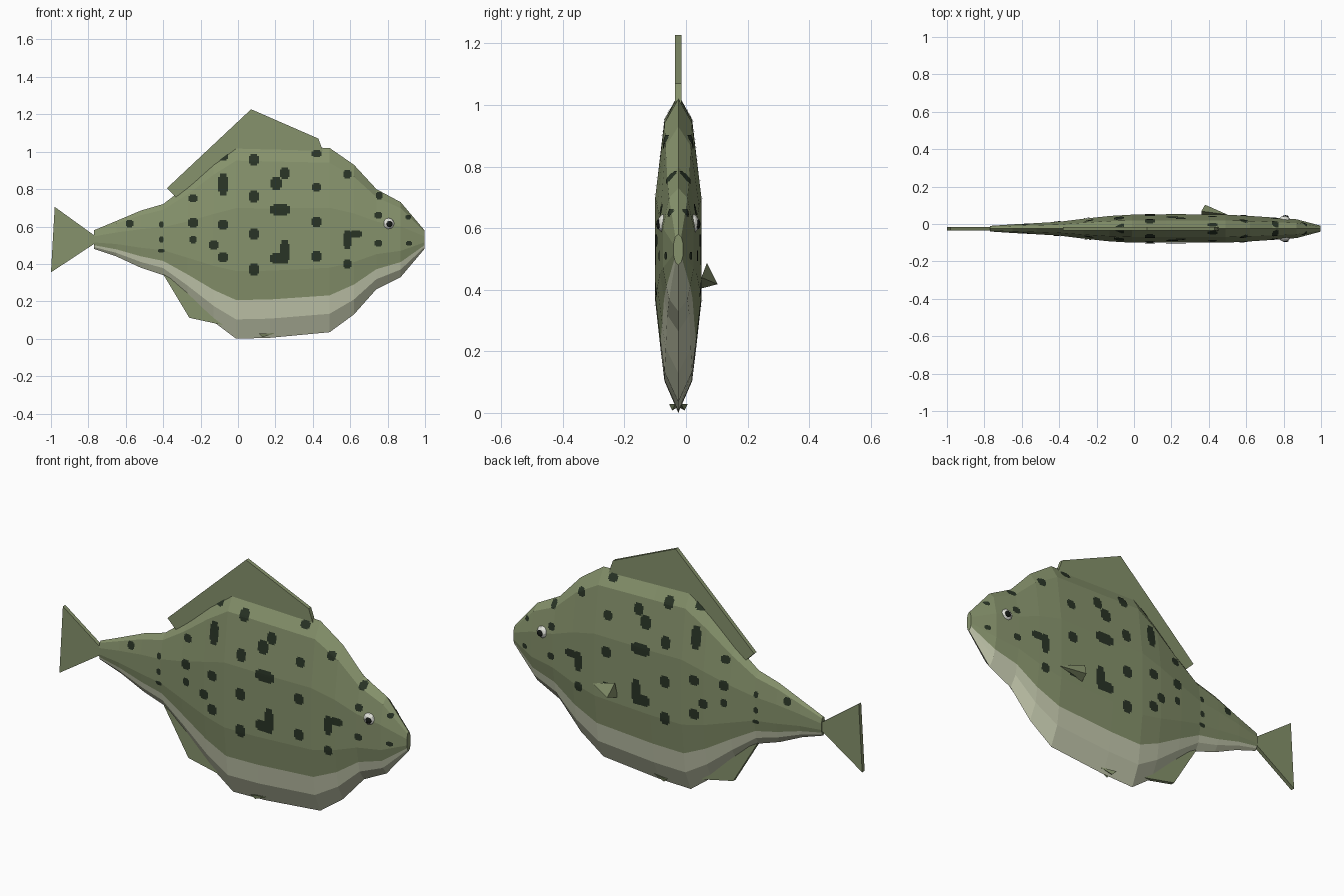
import bpy, bmesh
from mathutils import Vector
from mathutils.bvhtree import BVHTree

cube = bpy.data.objects.get("Cube")
if cube:
    bpy.data.objects.remove(cube)

MID = -0.025  # y of the fish's flat middle plane


def material(name, rgb):
    m = bpy.data.materials.new(name)
    m.use_nodes = True
    m.diffuse_color = (*rgb, 1)
    bsdf = m.node_tree.nodes["Principled BSDF"]
    bsdf.inputs["Base Color"].default_value = (*rgb, 1)
    bsdf.inputs["Roughness"].default_value = 0.9
    return m


green = material("olive green", (0.24, 0.29, 0.15))
pale = material("pale belly", (0.55, 0.58, 0.42))
dark = material("dark spots", (0.022, 0.034, 0.019))
white = material("eye white", (0.75, 0.76, 0.7))
black = material("pupil black", (0.008, 0.01, 0.008))


def make_object(name, bm, *mats):
    bmesh.ops.recalc_face_normals(bm, faces=bm.faces)
    mesh = bpy.data.meshes.new(name)
    bm.to_mesh(mesh)
    bm.free()
    for m in mats:
        mesh.materials.append(m)
    obj = bpy.data.objects.new(name, mesh)
    bpy.context.collection.objects.link(obj)
    return obj


# Body: rings lofted along x as (x, bottom z, top z, half width)
stations = [
    (-0.77, 0.48, 0.58, 0.015), (-0.65, 0.44, 0.63, 0.023),
    (-0.52, 0.38, 0.685, 0.03), (-0.4, 0.34, 0.72, 0.037),
    (-0.27, 0.225, 0.82, 0.053), (-0.13, 0.09, 0.945, 0.068),
    (-0.01, 0.0, 1.035, 0.075), (0.17, 0.005, 1.03, 0.075),
    (0.49, 0.035, 1.02, 0.075), (0.62, 0.13, 0.93, 0.068),
    (0.74, 0.265, 0.8, 0.06), (0.87, 0.33, 0.73, 0.05),
    (0.997, 0.48, 0.58, 0.016),
]
# Section: (height fraction, width fraction) from belly to back
levels = [(0.1, 0.6), (0.2, 0.77), (0.35, 1), (0.675, 1), (0.92, 0.6)]
section = ([(0, 0)] + levels + [(1, 0)]
           + [(t, -w) for t, w in reversed(levels)])

bm = bmesh.new()
rings = [[bm.verts.new((x, MID + w * hw, lo + t * (hi - lo)))
          for t, w in section] for x, lo, hi, hw in stations]
count = len(section)
for a, b in zip(rings, rings[1:]):
    for i in range(count):
        j = (i + 1) % count
        face = bm.faces.new((a[i], a[j], b[j], b[i]))
        # Belly colour below the second level
        face.material_index = int(max(section[i][0], section[j][0]) < 0.21)
for ring in (rings[0], rings[-1]):
    bm.faces.new(ring)
bmesh.ops.recalc_face_normals(bm, faces=bm.faces)
surface = BVHTree.FromBMesh(bm)
make_object("body", bm, green, pale)

# Spots: (x, z, half width, half height), laid on both flanks
spots = [
    (-0.08, 0.975, 0.027, 0.022), (0.085, 0.957, 0.026, 0.03),
    (0.42, 0.99, 0.026, 0.018), (-0.08, 0.825, 0.026, 0.058),
    (-0.24, 0.75, 0.024, 0.02), (0.085, 0.76, 0.026, 0.032),
    (0.25, 0.885, 0.026, 0.03), (0.205, 0.83, 0.03, 0.034),
    (0.42, 0.81, 0.025, 0.024), (0.585, 0.88, 0.022, 0.022),
    (0.755, 0.765, 0.018, 0.02), (0.225, 0.69, 0.054, 0.03),
    (-0.24, 0.62, 0.026, 0.025), (-0.08, 0.61, 0.027, 0.025),
    (0.42, 0.625, 0.027, 0.027), (0.75, 0.66, 0.02, 0.018),
    (0.085, 0.56, 0.027, 0.03), (-0.13, 0.5, 0.025, 0.024),
    (-0.24, 0.53, 0.018, 0.02), (-0.08, 0.435, 0.027, 0.026),
    (0.085, 0.37, 0.027, 0.032), (0.25, 0.465, 0.026, 0.064),
    (0.21, 0.43, 0.038, 0.028), (0.42, 0.44, 0.027, 0.028),
    (0.585, 0.53, 0.022, 0.05), (0.63, 0.56, 0.034, 0.02),
    (0.585, 0.4, 0.022, 0.024), (0.75, 0.51, 0.02, 0.017),
    (0.915, 0.51, 0.016, 0.012), (-0.58, 0.615, 0.02, 0.02),
    (-0.41, 0.61, 0.012, 0.016), (-0.41, 0.53, 0.012, 0.016),
    (-0.41, 0.47, 0.018, 0.01), (0.91, 0.65, 0.014, 0.012),
]
for side, label in ((-1, "right"), (1, "left")):
    bm = bmesh.new()
    for x, z, rx, rz in spots:
        grid = bmesh.ops.create_grid(bm, x_segments=6, y_segments=6, size=1)["verts"]
        lost = []
        for v in grid:
            u, w = v.co.x, v.co.y
            start = Vector((x + u * rx, side, z + w * rz))
            hit, normal, _, _ = surface.ray_cast(start, Vector((0, -side, 0)))
            if hit is None or abs(u) + abs(w) > 1.9:
                lost.append(v)
            else:
                v.co = hit + Vector((0, side * 0.003, 0))
        bmesh.ops.delete(bm, geom=lost, context='VERTS')
    spot_obj = make_object(label + "_spots", bm, dark)
    # Keep the plates facing outwards
    for poly in spot_obj.data.polygons:
        if poly.normal.y * side < 0:
            poly.flip()


# Flat fins: outlines in x and z, extruded across the middle plane
def flat_fin(name, outline, half=0.01):
    bm = bmesh.new()
    face = bm.faces.new([bm.verts.new((x, MID - half, z)) for x, z in outline])
    moved = bmesh.ops.extrude_face_region(bm, geom=[face])["geom"]
    bmesh.ops.translate(bm, vec=(0, 2 * half, 0),
                        verts=[v for v in moved if isinstance(v, bmesh.types.BMVert)])
    make_object(name, bm, green)


flat_fin("dorsal_fin", [(-0.38, 0.805), (0.07, 1.227), (0.43, 1.07),
                        (0.455, 1.0), (0.0, 0.98), (-0.33, 0.755)])
flat_fin("tail_fin", [(-0.765, 0.55), (-0.98, 0.705), (-1.0, 0.355), (-0.765, 0.51)])
flat_fin("anal_fin", [(-0.4, 0.345), (-0.26, 0.112), (-0.09, 0.075),
                      (0.0, 0.06), (-0.15, 0.2)])


# Wedge fins: hull of a pointed front and a flared rear
def wedge(name, points):
    bm = bmesh.new()
    for p in points:
        bm.verts.new(p)
    bmesh.ops.convex_hull(bm, input=bm.verts)
    make_object(name, bm, green)


wedge("pectoral_fin", [(0.5, 0.05, 0.44), (0.38, 0.103, 0.418),
                       (0.36, 0.068, 0.487), (0.36, 0.045, 0.403)])
for side, label in ((-1, "right"), (1, "left")):
    wedge(label + "_pelvic_fin", [(0.2, MID + side * 0.008, 0.03),
                                  (0.11, MID + side * 0.03, 0.028),
                                  (0.13, MID + side * 0.02, 0.008),
                                  (0.12, MID, 0.02)])


# Eyes: flattened balls with dark pupils
def ball(name, location, scale, mat):
    bm = bmesh.new()
    bmesh.ops.create_icosphere(bm, subdivisions=2, radius=1)
    bmesh.ops.scale(bm, vec=scale, verts=bm.verts)
    bmesh.ops.translate(bm, vec=location, verts=bm.verts)
    make_object(name, bm, mat)


for side, label in ((-1, "right"), (1, "left")):
    ball(label + "_eye", (0.805, MID + side * 0.044, 0.615), (0.032, 0.025, 0.032), white)
    ball(label + "_pupil", (0.81, MID + side * 0.064, 0.613), (0.017, 0.008, 0.017), black)
